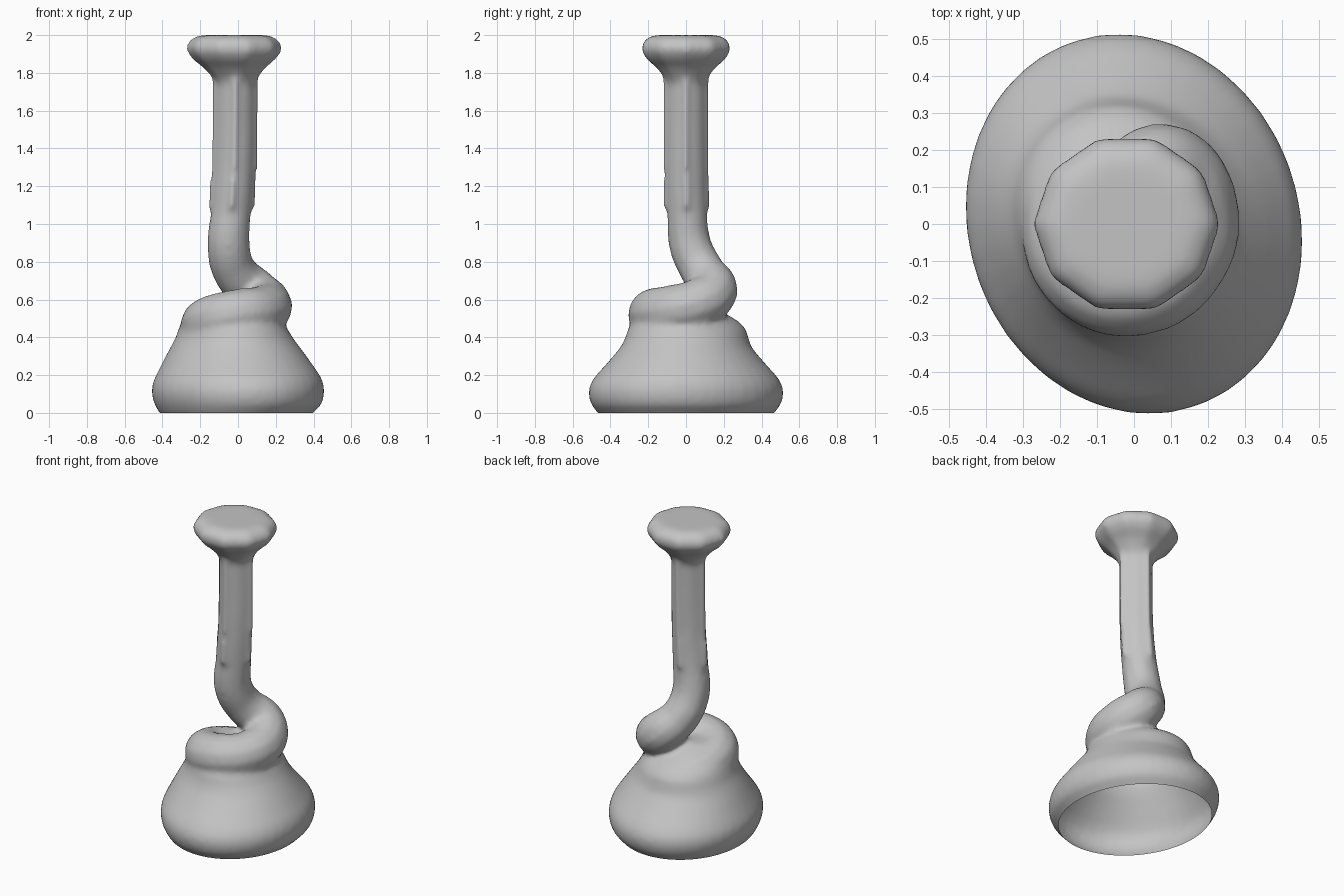
import bpy, bmesh, math
from mathutils import Vector

if "Cube" in bpy.data.objects:
    bpy.data.objects.remove(bpy.data.objects["Cube"])

clay = bpy.data.materials.new("plain grey")
clay.use_nodes = True
clay.diffuse_color = (0.55, 0.55, 0.55, 1)
clay.node_tree.nodes["Principled BSDF"].inputs["Base Color"].default_value = (0.55, 0.55, 0.55, 1)


def loft(bm, rings, sides, shear=0.0):
    """Closed stack of ellipses: (z, centre x, centre y, radius x, radius y)."""
    loops = []
    for z, cx, cy, rx, ry in rings:
        loop = []
        for i in range(sides):
            a = math.tau * i / sides
            y = cy + ry * math.sin(a)
            loop.append(bm.verts.new((cx + rx * math.cos(a) - shear * y, y, z)))
        loops.append(loop)
    for low, high in zip(loops, loops[1:]):
        for i in range(sides):
            j = (i + 1) % sides
            bm.faces.new((low[i], low[j], high[j], high[i]))
    bm.faces.new(loops[0][::-1])
    bm.faces.new(loops[-1])


def evaluated_mesh(obj):
    bpy.context.view_layer.update()
    return bpy.data.meshes.new_from_object(obj.evaluated_get(bpy.context.evaluated_depsgraph_get()))


# Stem that bends at the foot and winds once around the body
path = [(-.015, 0, 1.86, .1), (-.015, 0, 1.6, .1), (-.02, 0, 1.3, .102),
        (-.035, .005, 1.08, .106), (-.05, .025, .88, .114), (-.015, .09, .745, .118),
        (.08, .145, .645, .13), (.15, .06, .58, .132), (.13, -.09, .545, .13),
        (0, -.175, .525, .132), (-.13, -.13, .495, .132), (-.175, 0, .46, .13),
        (-.12, .13, .42, .13), (.02, .17, .38, .13)]
curve = bpy.data.curves.new("stem_path", 'CURVE')
curve.dimensions = '3D'
curve.bevel_depth = 1
curve.bevel_resolution = 4
curve.resolution_u = 8
curve.use_fill_caps = True
spline = curve.splines.new('BEZIER')
spline.bezier_points.add(len(path) - 1)
for point, (x, y, z, r) in zip(spline.bezier_points, path):
    point.co = (x, y, z)
    point.radius = r
    point.handle_left_type = point.handle_right_type = 'AUTO'
stem = bpy.data.objects.new("stem_path", curve)
bpy.context.collection.objects.link(stem)
stem_mesh = evaluated_mesh(stem)
bpy.data.objects.remove(stem)

bm = bmesh.new()
bm.from_mesh(stem_mesh)

# Four soft ridges that give the straight stem a rounded diamond section
loft(bm, [(z, x, y, r + .024, r + .024) for x, y, z, r in path[3::-1]], 4)

# Bulging body, continued below the ground so that it can be cut open there
loft(bm, [(-.1, -.01, 0, .32, .37), (-.04, -.01, 0, .37, .43), (0, -.01, 0, .405, .468),
          (.04, 0, 0, .438, .5), (.08, 0, 0, .452, .514), (.12, 0, 0, .456, .516),
          (.16, 0, 0, .45, .504), (.2, 0, 0, .432, .476), (.25, -.005, 0, .402, .43),
          (.3, -.01, 0, .372, .386), (.35, -.015, 0, .34, .345), (.4, -.02, .005, .308, .325),
          (.44, -.025, .005, .29, .315), (.48, -.03, 0, .27, .285), (.52, -.04, -.01, .24, .23),
          (.56, -.05, -.03, .19, .18), (.59, -.04, -.04, .13, .12)], 40, shear=.08)

# Flared lid with blunt corners
loft(bm, [(1.74, -.015, 0, .1, .1), (1.78, -.015, 0, .125, .12), (1.83, -.02, 0, .17, .165),
          (1.87, -.02, 0, .22, .215), (1.91, -.02, 0, .252, .243), (1.94, -.02, 0, .257, .246),
          (1.97, -.02, 0, .24, .232), (1.99, -.02, 0, .215, .205), (2.0, -.02, 0, .17, .165)], 10)

merged = bpy.data.meshes.new("twisted_bottle")
bm.to_mesh(merged)
bm.free()
bottle = bpy.data.objects.new("twisted_bottle", merged)
bpy.context.collection.objects.link(bottle)

# Fuse the parts into one soft skin
fuse = bottle.modifiers.new("fuse", 'REMESH')
fuse.mode = 'VOXEL'
fuse.voxel_size = 0.015
soften = bottle.modifiers.new("soften", 'SMOOTH')
soften.factor = 0.5
soften.iterations = 14
skin = evaluated_mesh(bottle)
bottle.modifiers.clear()

# Cut the underside open at the ground
bm = bmesh.new()
bm.from_mesh(skin)
bmesh.ops.bisect_plane(bm, geom=bm.verts[:] + bm.edges[:] + bm.faces[:],
                       plane_co=Vector((0, 0, 0)), plane_no=Vector((0, 0, 1)), clear_inner=True)
bm.to_mesh(skin)
bm.free()
bottle.data = skin
skin.materials.clear()
skin.materials.append(clay)
for poly in skin.polygons:
    poly.material_index = 0
    poly.use_smooth = True
